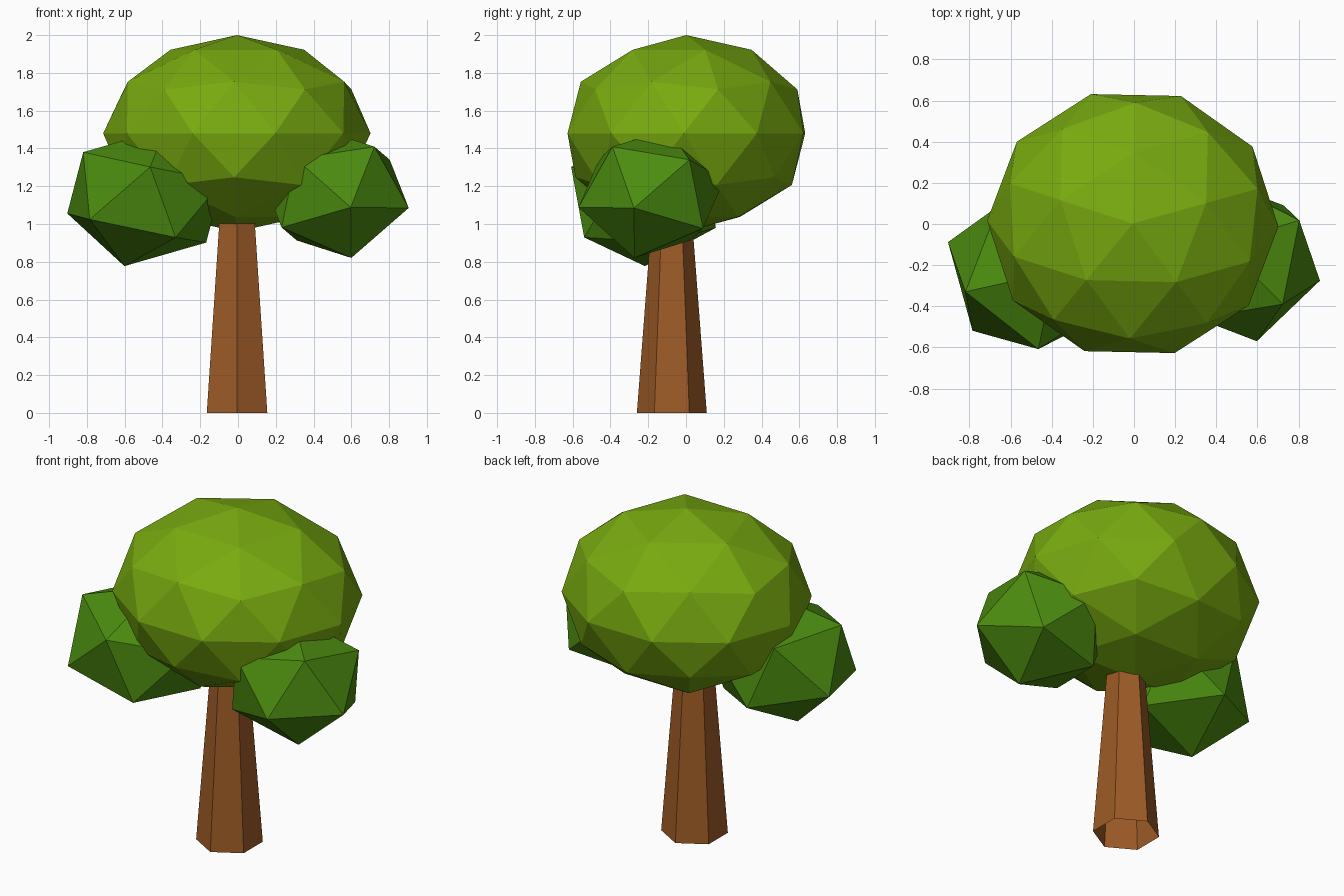
import bpy
import math
from mathutils import Matrix, Vector

if "Cube" in bpy.data.objects:
    bpy.data.objects.remove(bpy.data.objects["Cube"])


def material(name, rgb):
    mat = bpy.data.materials.new(name)
    mat.diffuse_color = (*rgb, 1.0)
    mat.use_nodes = True
    mat.node_tree.nodes["Principled BSDF"].inputs["Base Color"].default_value = mat.diffuse_color
    return mat


LEAF = material("light leaf green", (0.188, 0.402, 0.005))
DARK_LEAF = material("dark leaf green", (0.072, 0.262, 0.005))
BARK = material("bark brown", (0.34, 0.105, 0.02))


def finish(name, mat):
    obj = bpy.context.object
    obj.name = obj.data.name = name
    obj.data.materials.append(mat)
    return obj


def foliage(name, mat, level, centre, radii, rotation):
    """Faceted ball: rotated first, then squashed along the world axes."""
    bpy.ops.mesh.primitive_ico_sphere_add(subdivisions=level, radius=1)
    obj = finish(name, mat)
    squash = Matrix.Diagonal((*radii, 1))
    obj.data.transform(Matrix.Translation(centre) @ squash @ rotation)
    return obj


def aim(pole, side, radii):
    """Rotation that sends the top corner to pole and a neighbour towards side."""
    z = Vector(p / r for p, r in zip(pole, radii)).normalized()
    s = Vector(p / r for p, r in zip(side, radii))
    x = (s - z * s.dot(z)).normalized()
    return Matrix((x, z.cross(x), z)).transposed().to_4x4()


# Trunk: tapered six-sided tube, open underneath, its top sunk in the crown
bpy.ops.mesh.primitive_cone_add(vertices=6, radius1=0.185, radius2=0.105, depth=1.05,
                                end_fill_type='NOTHING', location=(-0.005, -0.075, 0.525))
finish("trunk", BARK)

# Main crown
foliage("crown", LEAF, 2, (-0.006, 0.002, 1.48), (0.708, 0.657, 0.52),
        Matrix.Rotation(math.radians(88.7), 4, 'Z'))

# Two lower leaf clumps
left_radii = (0.446, 0.425, 0.375)
foliage("left_clump", DARK_LEAF, 1, (-0.494, -0.225, 1.141), left_radii,
        aim((-0.292, -0.295, -0.117), (0.027, -0.382, 0.159), left_radii))

right_radii = (0.407, 0.402, 0.357)
foliage("right_clump", DARK_LEAF, 1, (0.517, -0.184, 1.161), right_radii,
        aim((0.386, -0.091, -0.076), (0.079, -0.386, -0.073), right_radii))
